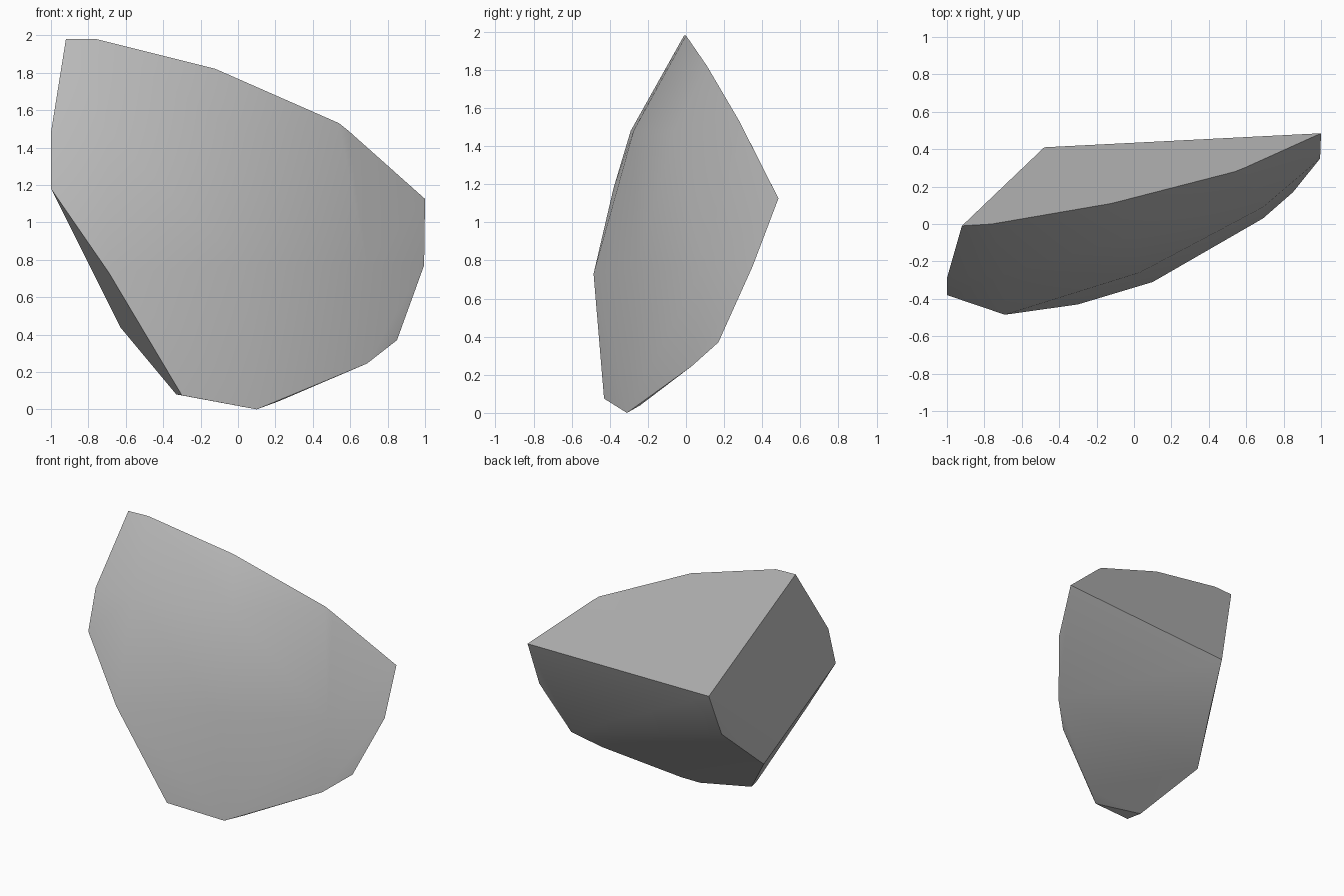
import bpy
import bmesh
import math

cube = bpy.data.objects.get("Cube")
if cube:
    bpy.data.objects.remove(cube, do_unlink=True)

stone = bpy.data.materials.new("stone_grey")
stone.use_nodes = True
stone.diffuse_color = (0.5, 0.5, 0.5, 1)
stone.node_tree.nodes["Principled BSDF"].inputs["Base Color"].default_value = (0.5, 0.5, 0.5, 1)

# Ridge along the top of the curved front
ridge = [(-.92, -.01, 1.98), (-.76, 0, 1.98), (-.12, .11, 1.82),
         (.54, .28, 1.53), (.59, .3, 1.49), (1, .485, 1.125)]
# Rows of the curved front, upper then middle
upper_row = [(-1, -.29, 1.48), (-.7, -.275, 1.48), (0, -.06, 1.48)]
middle_row = [(-1, -.38, 1.18), (-.69, -.485, .73), (.03, -.26, .77), (.69, .09, .77), (.995, .35, .77)]
# Rim where the front meets the underside
lower_rim = [(.85, .17, .37), (.69, .03, .245), (.21, -.24, .04), (.1, -.31, 0), (-.3, -.43, .075)]
# Corners where the flat broken faces meet
back_corners = [(-.48, .41, 1.09), (-.49, .27, .75), (-.63, -.04, .44), (-.33, -.32, .08)]

# Shell of the broken chunk, with flat faces merged
bm = bmesh.new()
for point in ridge + upper_row + middle_row + lower_rim + back_corners:
    bm.verts.new(point)
hull = bmesh.ops.convex_hull(bm, input=bm.verts)
loose = [v for v in bm.verts if not v.link_faces]
bmesh.ops.delete(bm, geom=loose, context='VERTS')
bmesh.ops.dissolve_limit(bm, angle_limit=math.radians(3), verts=bm.verts, edges=bm.edges)
bmesh.ops.recalc_face_normals(bm, faces=bm.faces)

mesh = bpy.data.meshes.new("rock_chunk")
bm.to_mesh(mesh)
bm.free()
mesh.materials.append(stone)
chunk = bpy.data.objects.new("rock_chunk", mesh)
bpy.context.collection.objects.link(chunk)

# Smooth front, crisp broken edges
bpy.ops.object.select_all(action='DESELECT')
chunk.select_set(True)
bpy.context.view_layer.objects.active = chunk
bpy.ops.object.shade_smooth_by_angle(angle=math.radians(30))
